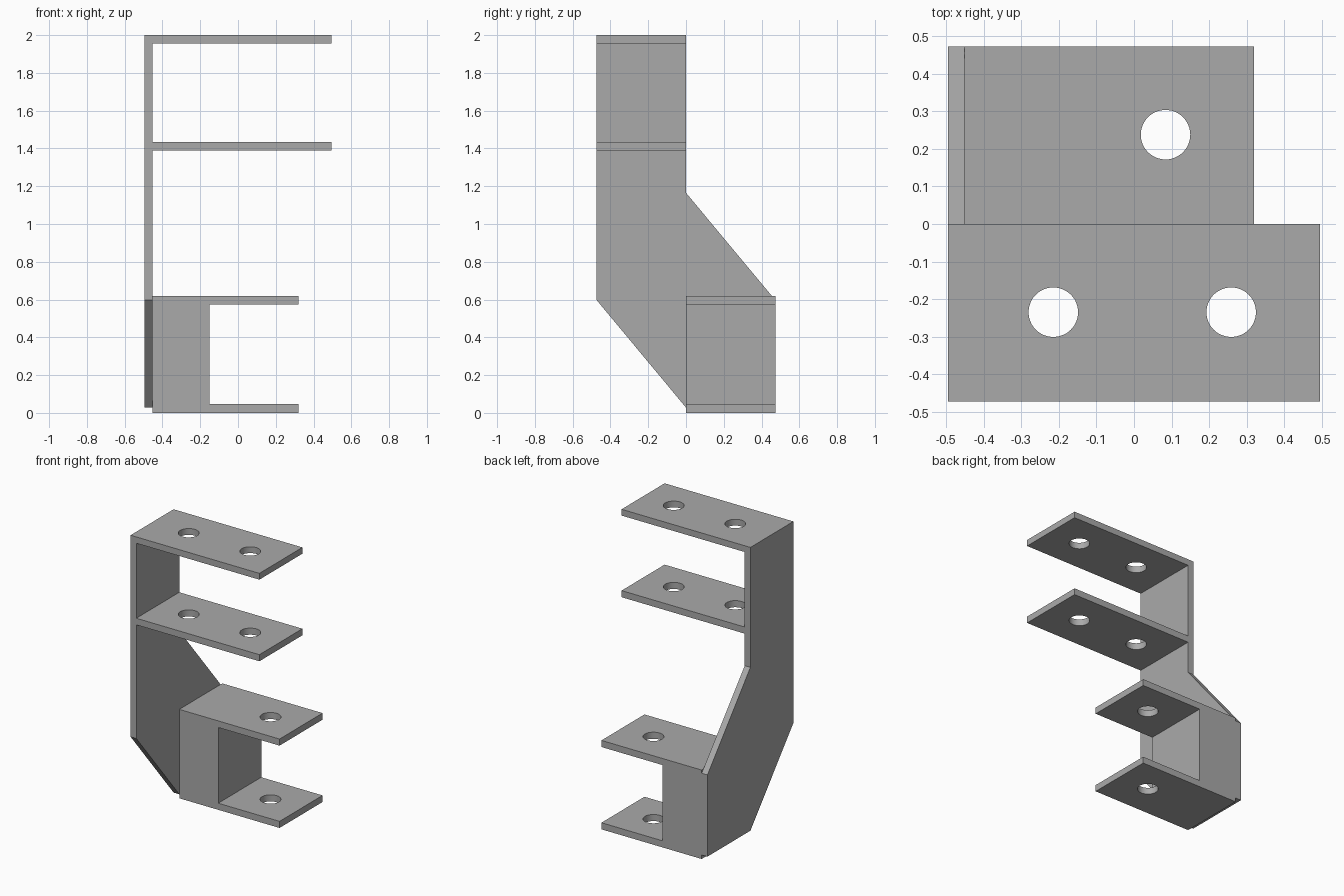
import bpy, bmesh, math

if "Cube" in bpy.data.objects:
    bpy.data.objects.remove(bpy.data.objects["Cube"])

steel = bpy.data.materials.new("steel_grey")
steel.diffuse_color = (0.40, 0.40, 0.40, 1)
steel.use_nodes = True
steel.node_tree.nodes["Principled BSDF"].inputs["Base Color"].default_value = steel.diffuse_color

HOLE_R = 0.066
Y = 0.473          # half depth
X0, X1 = -0.496, -0.452   # side plate thickness


def add_object(name, bm):
    bmesh.ops.recalc_face_normals(bm, faces=bm.faces)
    mesh = bpy.data.meshes.new(name)
    bm.to_mesh(mesh)
    bm.free()
    mesh.materials.append(steel)
    obj = bpy.data.objects.new(name, mesh)
    bpy.context.collection.objects.link(obj)
    return obj


def prism(name, points, direction):
    """Extrude a closed outline along a direction."""
    bm = bmesh.new()
    face = bm.faces.new([bm.verts.new(p) for p in points])
    ext = bmesh.ops.extrude_face_region(bm, geom=[face])
    bmesh.ops.translate(bm, vec=direction,
                        verts=[v for v in ext["geom"] if isinstance(v, bmesh.types.BMVert)])
    return add_object(name, bm)


def box(name, x, y, z):
    outline = [(x[0], y[0], z[0]), (x[1], y[0], z[0]), (x[1], y[1], z[0]), (x[0], y[1], z[0])]
    return prism(name, outline, (0, 0, z[1] - z[0]))


def drill(obj, holes, z):
    """Cut round vertical holes through a shelf."""
    for i, (hx, hy) in enumerate(holes):
        circle = [(hx + HOLE_R * math.cos(a), hy + HOLE_R * math.sin(a), z - 0.1)
                  for a in (2 * math.pi * k / 48 for k in range(48))]
        cutter = prism(f"{obj.name}_hole_cutter_{i}", circle, (0, 0, 0.3))
        cutter.hide_render = True
        cutter.hide_set(True)
        mod = obj.modifiers.new("hole", 'BOOLEAN')
        mod.operation = 'DIFFERENCE'
        mod.solver = 'EXACT'
        mod.object = cutter
    # Bake the cuts and remove the cutters
    bpy.context.view_layer.update()
    evaluated = obj.evaluated_get(bpy.context.evaluated_depsgraph_get())
    mesh = bpy.data.meshes.new_from_object(evaluated)
    cutters = [m.object for m in obj.modifiers]
    obj.modifiers.clear()
    obj.data = mesh
    for c in cutters:
        bpy.data.objects.remove(c)
    # Smooth hole walls, sharp rims
    bpy.ops.object.select_all(action='DESELECT')
    obj.select_set(True)
    bpy.context.view_layer.objects.active = obj
    bpy.ops.object.shade_smooth_by_angle(angle=math.radians(30))


# Cranked side plate
profile = [(-Y, 2.0), (0, 2.0), (0, 1.165), (Y, 0.597), (Y, 0.028), (0, 0.028), (-Y, 0.597)]
prism("side_plate", [(X0, y, z) for y, z in profile], (X1 - X0, 0, 0))

# Upper pair of shelves, two holes each
for name, z0, z1 in (("top_shelf", 1.956, 2.0), ("upper_shelf", 1.388, 1.434)):
    shelf = box(name, (X1, 0.496), (-Y, 0), (z0, z1))
    drill(shelf, [(-0.215, -0.235), (0.259, -0.235)], z0)

# Lower pair of shelves, one hole each
for name, z0, z1 in (("lower_shelf", 0.573, 0.619), ("bottom_shelf", 0.0, 0.046)):
    shelf = box(name, (X1, 0.32), (0, Y), (z0, z1))
    drill(shelf, [(0.084, 0.238)], z0)

# Solid spacer block between the lower shelves
box("spacer_block", (X1, -0.152), (0, Y), (0.046, 0.573))
